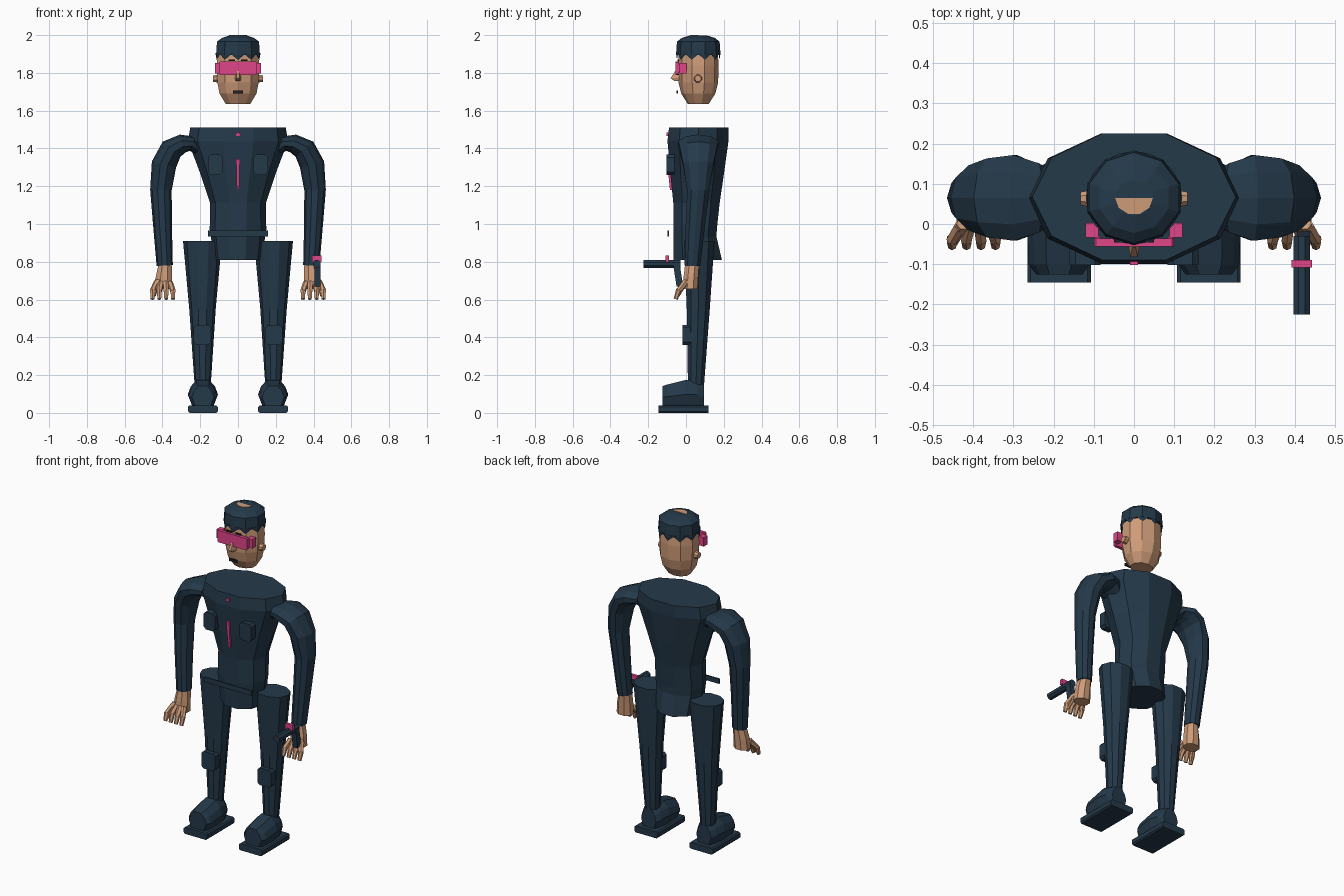
import bpy, bmesh, math
from mathutils import Vector

if "Cube" in bpy.data.objects:
    bpy.data.objects.remove(bpy.data.objects["Cube"])


def material(name, rgb):
    m = bpy.data.materials.new(name)
    m.diffuse_color = (*rgb, 1)
    m.use_nodes = True
    m.node_tree.nodes["Principled BSDF"].inputs["Base Color"].default_value = m.diffuse_color
    return m


NAVY = material("navy_cloth", (0.018, 0.041, 0.068))
SKIN = material("skin", (0.62, 0.33, 0.19))
PINK = material("pink", (0.74, 0.06, 0.25))
DARK = material("dark_line", (0.015, 0.013, 0.014))


def finish(name, bm, mat):
    bmesh.ops.recalc_face_normals(bm, faces=bm.faces)
    me = bpy.data.meshes.new(name)
    bm.to_mesh(me)
    bm.free()
    me.materials.append(mat)
    ob = bpy.data.objects.new(name, me)
    bpy.context.collection.objects.link(ob)
    return ob


def loft(name, rings, mat):
    """Skin a list of equal-length point rings and cap both ends."""
    bm = bmesh.new()
    vs = [[bm.verts.new(p) for p in r] for r in rings]
    n = len(vs[0])
    for a, b in zip(vs, vs[1:]):
        for i in range(n):
            j = (i + 1) % n
            bm.faces.new((a[i], a[j], b[j], b[i]))
    bm.faces.new(vs[0])
    bm.faces.new(vs[-1])
    return finish(name, bm, mat)


def oval(cx, cy, z, rx, ry, n=10, turn=0.0):
    return [(cx + rx * math.cos(turn + math.tau * i / n),
             cy + ry * math.sin(turn + math.tau * i / n), z) for i in range(n)]


def box(name, x0, x1, y0, y1, z0, z1, mat, bevel=0.0):
    """Block with optional chamfer on the corners seen from the front."""
    b = bevel
    prof = [(x0 + b, z0), (x1 - b, z0), (x1, z0 + b), (x1, z1 - b),
            (x1 - b, z1), (x0 + b, z1), (x0, z1 - b), (x0, z0 + b)]
    if not b:
        prof = [(x0, z0), (x1, z0), (x1, z1), (x0, z1)]
    return loft(name, [[(x, y, z) for x, z in prof] for y in (y0, y1)], mat)


def bar(name, p, q, r0, r1, mat, n=6):
    """Tapered rod from p to q."""
    p, q = Vector(p), Vector(q)
    rot = (q - p).to_track_quat('Z', 'Y')
    rings = [[c + rot @ Vector(v) for v in oval(0, 0, 0, r, r, n, math.pi / n)]
             for c, r in ((p, r0), (q, r1))]
    return loft(name, rings, mat)


# torso: height, half width, front y, back y
rings = []
for z, rx, f, b in ((0.81, .13, -.065, .19), (.93, .143, -.065, .162), (.97, .15, -.066, .163),
                    (1.11, .147, -.067, .178), (1.26, .197, -.082, .2),
                    (1.44, .265, -.098, .225), (1.51, .253, -.09, .225)):
    rings.append(oval(0, (f + b) / 2, z, rx, (b - f) / 2 / .951))
loft("torso", rings, NAVY)

# chest and waist details
box("collar_stud", -.01, .01, -.102, -.085, 1.467, 1.485, PINK)
loft("zip", [[(-w, y, z), (w, y, z), (w, y + .035, z), (-w, y + .035, z)]
             for z, w, y in ((1.18, .006, -.085), (1.26, .008, -.093), (1.345, .01, -.1))], PINK)
box("belt_plate", -.16, .16, -.099, -.091, .935, .965, NAVY)

# head with cropped hair
HY = 0.065
T = math.pi / 2
loft("head", [oval(0, HY, z, r, q, 10, T) for z, r, q in (
    (1.635, .068, .055), (1.69, .103, .09), (1.75, .115, .105), (1.84, .118, .108),
    (1.91, .112, .103), (1.97, .09, .085))], SKIN)
jag = [(x, y, 1.90 if i % 2 else 1.868)
       for i, (x, y, _) in enumerate(oval(0, HY, 0, .118, .113, 20, T))]
loft("hair", [jag] + [oval(0, HY, z, r, q, 20, T) for z, r, q in (
    (1.905, .12, .116),)], NAVY)
loft("hair_crown", [oval(0, HY, z, r, q, 10, T) for z, r, q in (
    (1.895, .122, .118), (1.965, .117, .113), (1.985, .09, .088), (1.998, .048, .045))], NAVY)
half = [(.047 * math.cos(a), HY + .042 * math.sin(a))
        for a in (-math.pi * i / 5 for i in range(6))]
loft("crown_patch", [[(x, y, z) for x, y in half] for z in (1.995, 2.0)], SKIN)

# face
box("visor", -.1, .1, -.056, -.036, 1.788, 1.86, PINK, .006)
loft("nose", [[(-w, -.03, z), (w, -.03, z), (w * .5, y, z), (-w * .5, y, z)]
              for z, w, y in ((1.757, .014, -.062), (1.772, .018, -.082), (1.81, .008, -.057))], SKIN)
box("mouth", -.027, .027, -.05, -.042, 1.69, 1.706, DARK)
for s in (-1, 1):
    box("visor_side", *sorted((s * .088, s * .121)), -.034, .002, 1.798, 1.852, PINK)
    box("visor_arm", *sorted((s * .085, s * .1)), -.04, -.03, 1.805, 1.845, PINK)
    bar("ear", (s * .105, .063, 1.77), (s * .133, .063, 1.77), .023, .018, SKIN, 8)
    box("brow", *sorted((s * .015, s * .05)), -.046, -.038, 1.862, 1.87, DARK)


def limb(name, s, path, mat, n=10):
    """Tube in the x-z plane: x, y, z, in-plane radius, depth radius."""
    rings = []
    for i, (x, y, z, r, d) in enumerate(path):
        a, b = path[max(i - 1, 0)], path[min(i + 1, len(path) - 1)]
        t = Vector((b[0] - a[0], 0, b[2] - a[2])).normalized()
        side = Vector((t.z, 0, -t.x))
        ring = []
        for k in range(n):
            w = math.tau * k / n
            p = Vector((x, y, z)) + side * r * math.cos(w) + Vector((0, d * math.sin(w), 0))
            ring.append((s * p.x, p.y, p.z))
        rings.append(ring)
    return loft(name, rings, mat)


ARM = [(.195, .065, 1.385, .03, .06), (.24, .065, 1.425, .04, .09), (.295, .065, 1.425, .05, .112),
       (.352, .065, 1.395, .062, .103), (.392, .065, 1.315, .066, .085),
       (.408, .065, 1.18, .057, .062), (.40, .05, 1.0, .05, .054), (.388, .034, .78, .043, .044)]
LEG = [(.188, .07, .91, .103, .085), (.188, .065, .55, .07, .064), (.187, .053, .15, .043, .045)]

for s in (-1, 1):
    limb("arm", s, ARM, NAVY)
    limb("leg", s, LEG, NAVY)

    # chest pocket and knee pad
    box("chest_pocket", *sorted((s * .083, s * .16)), -.102, -.06, 1.26, 1.367, NAVY, .014)
    box("knee_pad", *sorted((s * .143, s * .235)), -.018, .03, .36, .465, NAVY, .014)

    # boot: sole slab and faceted upper
    box("boot_sole", *sorted((s * .107, s * .265)), -.145, .12, 0, .04, NAVY, .008)
    upper = []
    for y, w, top in ((-.125, .058, .142), (-.1, .076, .15), (.0, .08, .175), (.06, .068, .17), (.095, .05, .15)):
        upper.append([(s * (.186 + w * u), y, .035 + (top - .035) * v) for u, v in (
            (-.7, 0), (.7, 0), (1, .45), (.8, .75), (.42, 1), (-.42, 1), (-.8, .75), (-1, .45))])
    loft("boot_upper", upper, NAVY)

    # hand: palm, four fingers and thumb
    loft("palm", [oval(s * x, y, z, rx, ry, 8, math.pi / 8) for x, y, z, rx, ry in (
        (.386, .032, .785, .038, .04), (.392, .026, .72, .047, .042), (.395, .022, .655, .05, .042))], SKIN)
    for i in range(4):
        x = .36 + .024 * i
        k = s * (x + .012 * (i - 1.3))
        bar("finger", (s * x, -.005, .69), (k, -.04, .645), .016, .015, SKIN)
        bar("fingertip", (k, -.038, .65), (k, -.055, .602), .015, .011, SKIN)
    bar("thumb", (s * .425, .0, .70), (s * .447, -.045, .62), .017, .011, SKIN)

# hand-held pistol
bar("pistol_barrel", (.417, -.225, .788), (.417, -.03, .788), .022, .022, NAVY, 8)
box("pistol_sight", .392, .443, -.108, -.09, .8, .833, PINK)
loft("pistol_grip", [[(.405, y, z), (.437, y, z), (.437, y + .035, z), (.405, y + .035, z)]
                     for y, z in ((-.05, .67), (-.068, .785))], NAVY)
